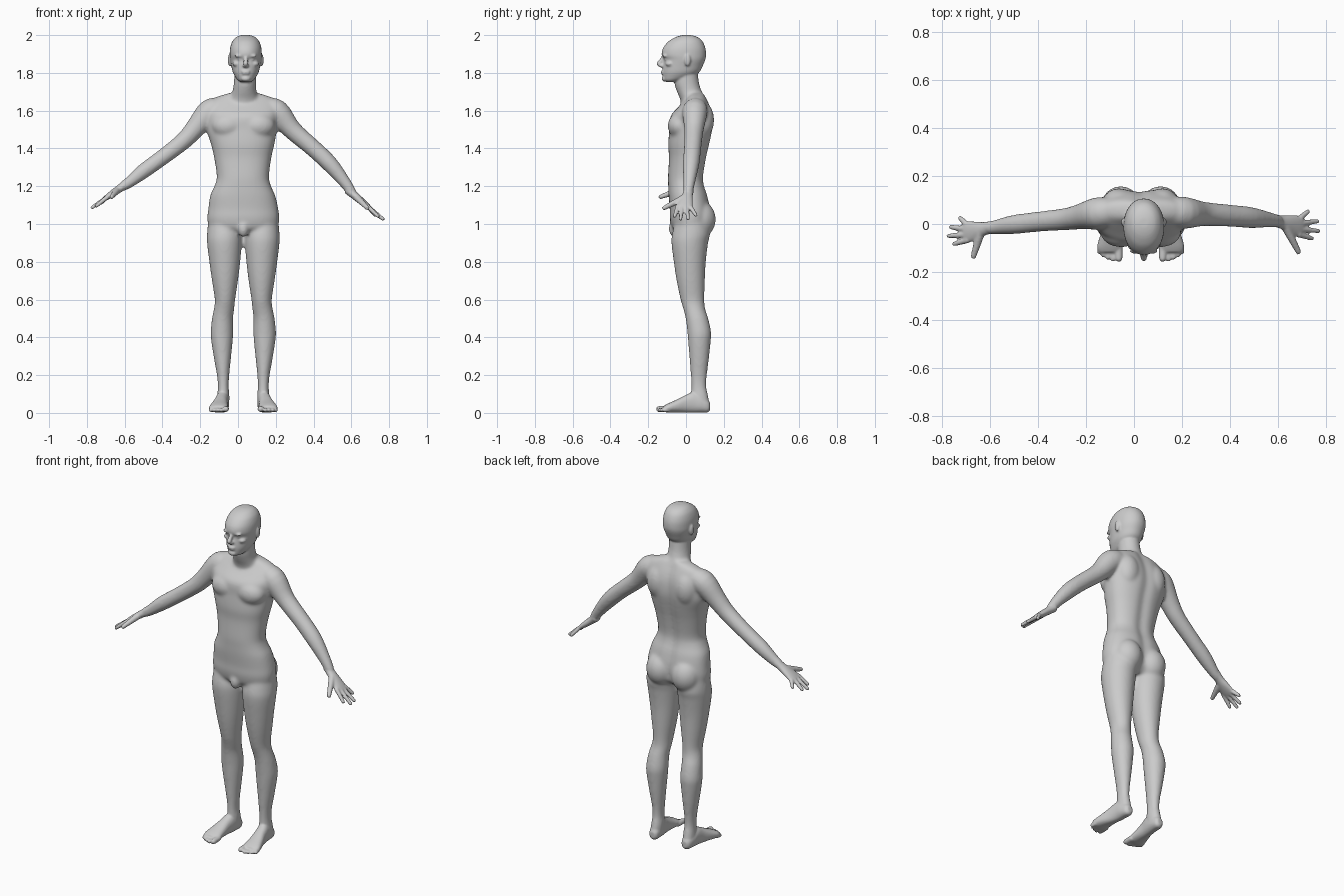
import bpy, bmesh
from math import sin, cos, pi, exp, copysign
from mathutils import Vector, Matrix

MID = 0.028      # body centre line
HX = 0.041       # head centre line
X, Z = Vector((1, 0, 0)), Vector((0, 0, 1))


def obj_from_bm(name, bm):
    bmesh.ops.recalc_face_normals(bm, faces=bm.faces)
    me = bpy.data.meshes.new(name)
    bm.to_mesh(me)
    bm.free()
    ob = bpy.data.objects.new(name, me)
    bpy.context.collection.objects.link(ob)
    return ob


def spline(rows, n=4):
    out = []
    for i in range(len(rows) - 1):
        p0, p1 = rows[max(i - 1, 0)], rows[i]
        p2, p3 = rows[i + 1], rows[min(i + 2, len(rows) - 1)]
        for k in range(n):
            t = k / n
            out.append([0.5 * (2 * b + (c - a) * t + (2 * a - 5 * b + 4 * c - d) * t * t
                               + (3 * b - a - 3 * c + d) * t ** 3)
                        for a, b, c, d in zip(p0, p1, p2, p3)])
    return out + [list(rows[-1])]


def loft(name, rows, side=X, axis=None, power=2.0, groove=0.0, seg=32):
    """Rows are x, y, z, half width along side, half thickness."""
    rows = spline(rows)
    pts = [Vector(r[:3]) for r in rows]
    bm = bmesh.new()
    rings = []
    for i, r in enumerate(rows):
        t = axis or (pts[min(i + 1, len(pts) - 1)] - pts[max(i - 1, 0)]).normalized()
        a = (side - t * side.dot(t)).normalized()
        b = t.cross(a)
        ring = []
        for k in range(seg):
            c, s = cos(2 * pi * k / seg), sin(2 * pi * k / seg)
            u = copysign(abs(c) ** (2 / power), c) * max(r[3], 0.002)
            v = copysign(abs(s) ** (2 / power), s) * max(r[4], 0.002)
            if s > 0:
                v -= groove * exp(-(u / 0.03) ** 2)
            ring.append(bm.verts.new(pts[i] + a * u + b * v))
        rings.append(ring)
    for r0, r1 in zip(rings, rings[1:]):
        for k in range(seg):
            bm.faces.new((r0[k], r0[(k + 1) % seg], r1[(k + 1) % seg], r1[k]))
    bm.faces.new(rings[0][::-1])
    bm.faces.new(rings[-1])
    return obj_from_bm(name, bm)


def ball(name, loc, size):
    bm = bmesh.new()
    bmesh.ops.create_uvsphere(bm, u_segments=24, v_segments=16, radius=1,
                              matrix=Matrix.Translation(loc) @ Matrix.Diagonal((*size, 1)))
    return obj_from_bm(name, bm)


def digit(name, a, b, r0, r1):
    a, b = Vector(a), Vector(b)
    d = (b - a).normalized()
    m = a.lerp(b, 0.5)
    rows = [(*a, r0, r0), (*m, (r0 + r1) / 2, (r0 + r1) / 2), (*(b - d * r1), r1, r1),
            (*(b - d * r1 * 0.4), r1 * 0.8, r1 * 0.8), (*b, r1 * 0.25, r1 * 0.25)]
    return loft(name, rows, side=Vector((0.1, 1, 0.05)) if abs(d.x) > 0.5 else X, seg=16)


def fuse(name, parts, voxel, passes):
    bpy.ops.object.select_all(action='DESELECT')
    for p in parts:
        p.select_set(True)
    ob = parts[0]
    bpy.context.view_layer.objects.active = ob
    bpy.ops.object.join()
    ob.name = name
    m = ob.modifiers.new("Skin", 'REMESH')
    m.mode, m.voxel_size = 'VOXEL', voxel
    bpy.ops.object.modifier_apply(modifier=m.name)
    m = ob.modifiers.new("Soften", 'SMOOTH')
    m.factor, m.iterations = 0.5, passes
    bpy.ops.object.modifier_apply(modifier=m.name)
    bpy.ops.object.shade_smooth()
    return ob


# Torso and neck
body = [loft("torso", [
    (.03, .055, 1.695, .07, .04), (.03, .055, 1.665, .16, .055), (.03, .045, 1.62, .195, .085),
    (.025, .03, 1.57, .19, .112), (.02, .027, 1.50, .186, .115), (.025, .016, 1.42, .167, .11),
    (.025, .01, 1.35, .151, .1), (.026, 0, 1.25, .138, .095), (.025, .003, 1.2, .15, .097),
    (.025, .012, 1.15, .172, .104), (.028, .022, 1.08, .185, .108), (.028, .023, 1.03, .19, .108),
    (.028, .025, .98, .18, .098), (.028, .025, .95, .14, .07)],
    axis=Z, power=2.3, groove=.012, seg=64),
    loft("neck", [(.03, .04, 1.6, .09, .06), (.032, .035, 1.66, .078, .066), (.034, .018, 1.70, .064, .066),
                  (.037, .003, 1.75, .059, .066), (.04, 0, 1.83, .057, .06)], axis=Z),
    ball("groin", (MID, -.062, .975), (.03, .03, .045))]

# Chest, seat and legs, mirrored about the centre line
LEG = [(.1, .03, 1.02, .085, .085), (.1, .027, .95, .092, .1), (.1, .02, .9, .092, .097),
       (.098, .02, .8, .082, .085), (.097, .025, .7, .069, .075), (.097, .034, .6, .054, .063),
       (.102, .044, .55, .054, .058), (.11, .058, .5, .056, .06), (.113, .07, .43, .06, .063),
       (.113, .071, .38, .057, .06), (.11, .07, .28, .044, .051), (.107, .068, .2, .033, .043),
       (.106, .068, .14, .029, .04), (.106, .072, .09, .033, .046), (.108, .077, .04, .034, .05)]
FOOT = [(.106, .128, .034, .014, .018), (.107, .115, .036, .027, .033), (.109, .08, .047, .034, .045),
        (.112, .04, .056, .035, .055), (.118, 0, .048, .036, .047), (.126, -.05, .036, .044, .034),
        (.131, -.095, .026, .051, .024), (.131, -.118, .021, .044, .016)]
TOES = [(.093, .091, -.158, .017), (.115, .116, -.157, .012), (.133, .137, -.149, .012),
        (.15, .157, -.139, .0115), (.166, .175, -.126, .011)]
details = []
for s in (-1, 1):
    side_rows = lambda rows: [(MID + s * r[0], *r[1:]) for r in rows]
    body += [loft("leg", side_rows(LEG), axis=Z),
             ball("chest_muscle", (MID + s * .08, -.035, 1.52), (.088, .062, .068)),
             ball("shoulder_blade", (MID + s * .09, .085, 1.55), (.07, .064, .1)),
             ball("buttock", (MID + s * .083, .068, 1.025), (.085, .09, .1)),
             ball("kneecap", (MID + s * .1, .018, .555), (.03, .03, .045))]
    details.append(loft("foot", side_rows(FOOT), axis=Vector((0, -1, 0)), power=2.3))
    for d0, d1, y, r in TOES:
        details.append(digit("toe", (MID + s * d0, -.09, r + .005), (MID + s * d1, y, r + .003), r, r * .9))

# Arms, each with its own pose
ARM_L = [(.14, .055, 1.61, .055), (.205, .047, 1.593, .067), (.288, .042, 1.497, .051),
         (.394, .035, 1.405, .046), (.484, .027, 1.32, .044), (.565, .017, 1.222, .032),
         (.606, .01, 1.16, .026)]
ARM_R = [(-.085, .052, 1.61, .055), (-.148, .045, 1.595, .067), (-.226, .03, 1.507, .053),
         (-.288, .02, 1.44, .046), (-.394, .01, 1.357, .042), (-.5, -.002, 1.28, .04),
         (-.57, -.012, 1.225, .031), (-.616, -.018, 1.195, .025)]
# Fingertips: little, ring, middle, index, thumb
TIPS_L = [(.73, .056, 1.04), (.77, .012, 1.022), (.775, -.03, 1.02), (.747, -.062, 1.035), (.69, -.125, 1.08)]
TIPS_R = [(-.73, .03, 1.105), (-.77, -.012, 1.088), (-.78, -.05, 1.082), (-.757, -.085, 1.09), (-.672, -.145, 1.14)]
for arm, tips in ((ARM_L, TIPS_L), (ARM_R, TIPS_R)):
    body.append(loft("arm", [(*p, p[3]) for p in arm], side=Vector((0, 1, 0))))
    wrist, reach = Vector(arm[-1][:3]), Vector(tips[2]) - Vector(arm[-1][:3])
    d = reach.normalized()
    across = (Vector((0, 1, 0)) - d * d.y).normalized()
    at = lambda f, o=0: wrist + reach * f + across * o
    details.append(loft("palm", [(*at(-.15), .026, .024), (*at(.05), .028, .021), (*at(.25), .037, .019),
                                 (*at(.45), .044, .015), (*at(.56), .04, .011)], side=across))
    for tip, off in zip(tips, (.034, .012, -.011, -.034)):
        details.append(digit("finger", at(.48, off), tip, .0125, .0095))
    details.append(digit("thumb", at(.15, -.012), tips[4], .019, .0115))

body = fuse("body", body, .008, 10)

# Head: z, front, back, half width
HEAD = [(2.0, -.015, .025, .02), (1.994, -.042, .05, .042), (1.983, -.068, .072, .058),
        (1.963, -.097, .09, .073), (1.93, -.122, .103, .083), (1.895, -.129, .106, .085),
        (1.87, -.118, .102, .083), (1.84, -.121, .09, .077), (1.805, -.124, .072, .069),
        (1.78, -.122, .035, .056), (1.762, -.118, -.015, .042), (1.752, -.105, -.05, .026)]
details += [
    loft("head", [(HX, (f + b) / 2, z, w, (b - f) / 2) for z, f, b, w in HEAD], axis=Z, power=2.1, seg=48),
    digit("nose", (HX, -.115, 1.888), (HX, -.15, 1.838), .010, .013),
    ball("nostrils", (HX, -.13, 1.838), (.018, .014, .010)),
    ball("upper_lip", (HX, -.123, 1.807), (.023, .010, .006)),
    ball("lower_lip", (HX, -.122, 1.796), (.020, .010, .006)),
    ball("chin", (HX, -.113, 1.769), (.024, .016, .015))]
for s in (-1, 1):
    details += [ball("brow", (HX + s * .032, -.112, 1.89), (.028, .013, .008)),
                ball("eye", (HX + s * .032, -.102, 1.872), (.014, .012, .008)),
                ball("cheekbone", (HX + s * .045, -.085, 1.848), (.025, .024, .016)),
                ball("ear", (HX + s * .084, .008, 1.868), (.011, .017, .033))]

fuse("body", [body] + details, .0055, 3)
